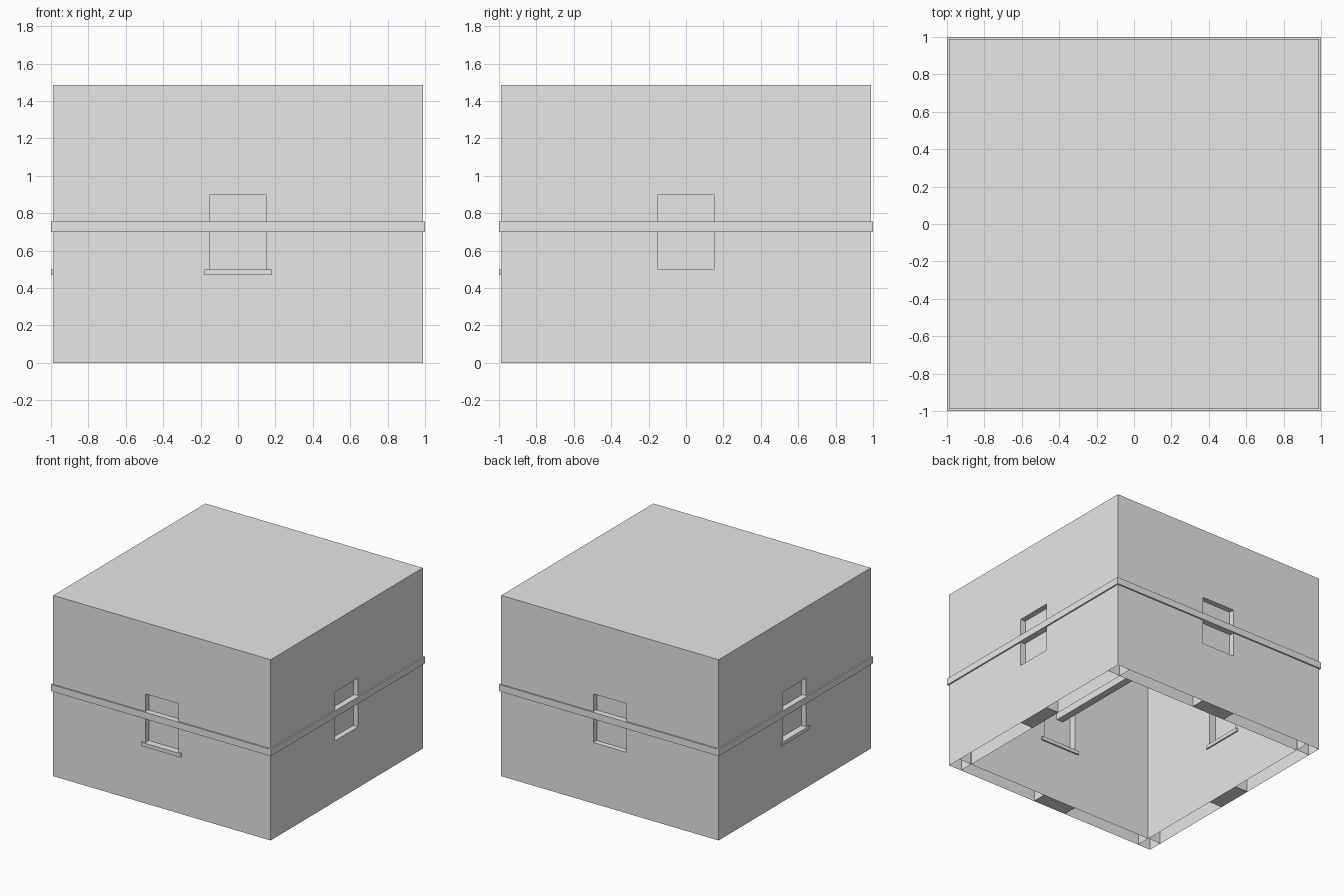
import bpy, bmesh, math
from mathutils import Matrix, Vector

if "Cube" in bpy.data.objects:
    bpy.data.objects.remove(bpy.data.objects["Cube"])

grey = bpy.data.materials.new("plain_grey")
grey.use_nodes = True
grey.diffuse_color = (0.8, 0.8, 0.8, 1)
grey.node_tree.nodes["Principled BSDF"].inputs["Base Color"].default_value = (0.8, 0.8, 0.8, 1)

OUT, IN, TOP, CEIL = 0.988, 0.87, 1.485, 1.44   # wall planes and heights
W, SILL, HEAD = 0.15, 0.5, 0.9                  # window opening
BAND_LOW, BAND_HIGH = 0.70, 0.755
SIDES = [Matrix.Rotation(math.radians(90 * k), 4, 'Z') for k in range(4)]  # front, left, back, right


def finish(bm, name, recalc=True):
    bmesh.ops.remove_doubles(bm, verts=bm.verts, dist=0.0005)
    if recalc:
        bmesh.ops.recalc_face_normals(bm, faces=bm.faces)
    mesh = bpy.data.meshes.new(name)
    bm.to_mesh(mesh)
    bm.free()
    mesh.materials.append(grey)
    obj = bpy.data.objects.new(name, mesh)
    bpy.context.collection.objects.link(obj)
    return obj


def quad(bm, m, *points):
    bm.faces.new([bm.verts.new(m @ Vector(p)) for p in points])


def box(name, lo, hi, m=Matrix()):
    bm = bmesh.new()
    bmesh.ops.create_cube(bm, size=1)
    for v in bm.verts:
        v.co = m @ Vector([(a + b) / 2 + c * (b - a) for a, b, c in zip(lo, hi, v.co)])
    return finish(bm, name)


def skin(bm, m, dist, top):
    # one wall surface with a window opening
    us, zs = [-dist, -W, W, dist], [0, SILL, HEAD, top]
    for i in range(3):
        for j in range(3):
            if (i, j) != (1, 1):
                a, b, c, d = us[i], us[i + 1], zs[j], zs[j + 1]
                quad(bm, m, (a, -dist, c), (b, -dist, c), (b, -dist, d), (a, -dist, d))


# Hollow walls: outer and inner skins, window reveals, closed foot under each window
bm = bmesh.new()
for m in SIDES:
    skin(bm, m, OUT, TOP)
    skin(bm, m, IN, CEIL)
    for z in (0, SILL, HEAD):
        quad(bm, m, (-W, -OUT, z), (W, -OUT, z), (W, -IN, z), (-W, -IN, z))
    for x in (-W, W):
        quad(bm, m, (x, -OUT, SILL), (x, -IN, SILL), (x, -IN, HEAD), (x, -OUT, HEAD))
bmesh.ops.remove_doubles(bm, verts=bm.verts, dist=0.0005)

# Roof and ceiling close the two skins
for level in (TOP, CEIL):
    rim = [e for e in bm.edges if e.is_boundary and all(abs(v.co.z - level) < 0.001 for v in e.verts)]
    bmesh.ops.edgeloop_fill(bm, edges=rim)
finish(bm, "walls_and_roof")

# Upright ribs inside the wall cavity
bm = bmesh.new()
GAP = 0.002
for m in SIDES:
    for x, top in ((-IN, CEIL), (IN, CEIL), (-W, SILL), (W, SILL)):
        quad(bm, m, (x, -OUT + GAP, GAP), (x, -IN - GAP, GAP),
             (x, -IN - GAP, top - GAP), (x, -OUT + GAP, top - GAP))
finish(bm, "wall_ribs", False)

# Window panes set into the openings
for side, m in zip(("front", "left", "back", "right"), SIDES):
    box(side + "_window_pane", (-W, -OUT + 0.045, SILL), (W, -OUT + 0.06, HEAD), m)

# Sills on the front and right windows
for side, m in (("front", SIDES[0]), ("right", SIDES[3])):
    box(side + "_window_sill", (-0.18, -1, 0.47), (0.18, -IN + 0.012, SILL), m)

# Band running round the outside
bm = bmesh.new()
B = 0.95
for m in SIDES:
    for d in (1, B):
        quad(bm, m, (-d, -d, BAND_LOW), (d, -d, BAND_LOW), (d, -d, BAND_HIGH), (-d, -d, BAND_HIGH))
    for z in (BAND_LOW, BAND_HIGH):
        quad(bm, m, (-1, -1, z), (1, -1, z), (B, -B, z), (-B, -B, z))
finish(bm, "outer_band")

# Beam across the inside
box("cross_beam", (-0.03, -IN, BAND_LOW), (0.03, IN, BAND_HIGH))
